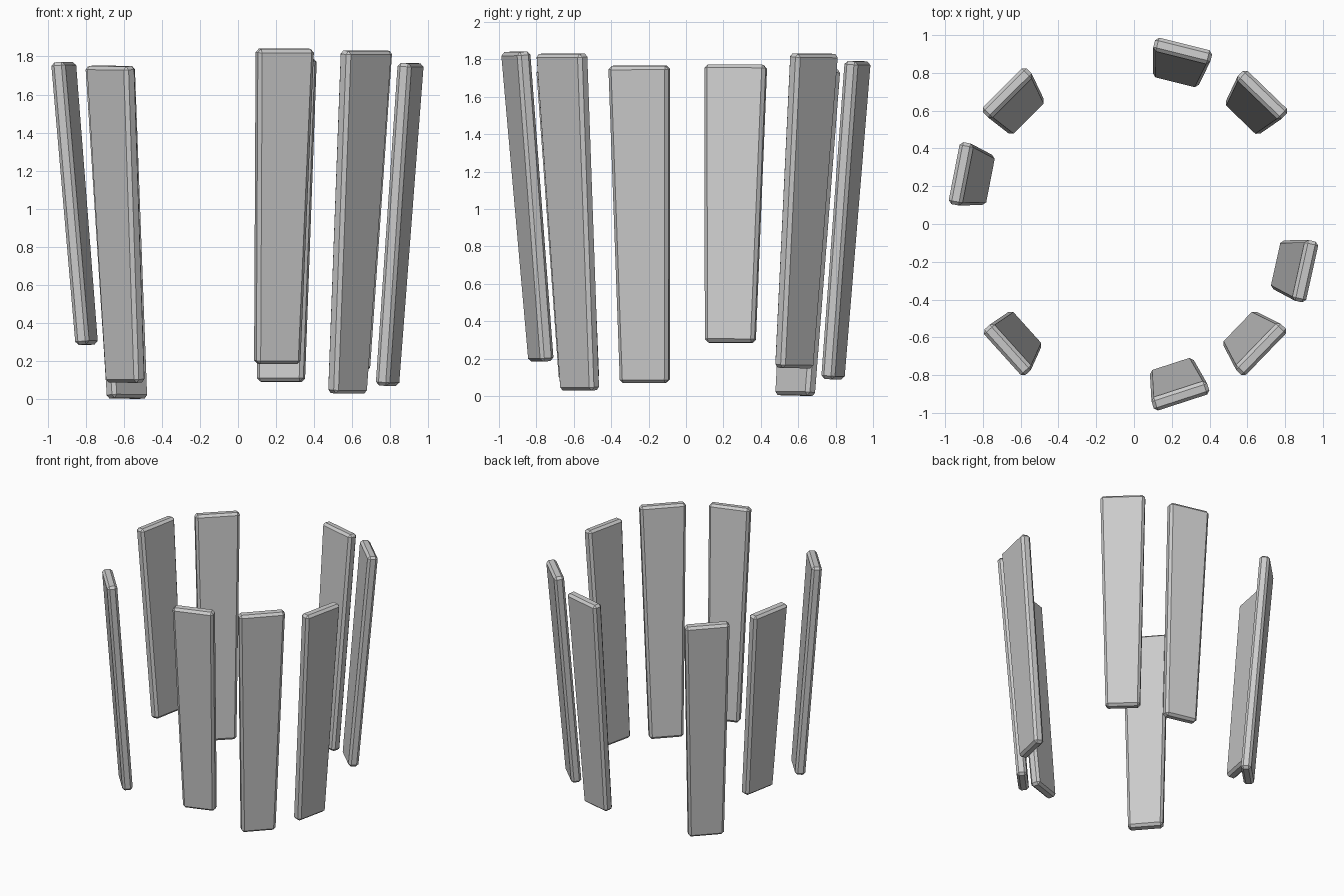
import bpy, bmesh
from math import radians, sin, cos
from mathutils import Vector, Matrix

if "Cube" in bpy.data.objects:
    bpy.data.objects.remove(bpy.data.objects["Cube"])

THICK, BEVEL = 0.075, 0.018

def stave(name, top, bottom, azimuth, w_top, w_bottom):
    """Tapered, chamfered plank between two end centres, facing outward along azimuth."""
    top, bottom = Vector(top), Vector(bottom)
    axis = top - bottom
    length = axis.length
    axis.normalize()
    a = radians(azimuth)
    side = Vector((-sin(a), cos(a), 0))
    side = (side - axis * side.dot(axis)).normalized()
    out = axis.cross(side)

    bm = bmesh.new()
    bmesh.ops.create_cube(bm, size=1)
    for v in bm.verts:
        v.co.x *= w_top if v.co.z > 0 else w_bottom
        v.co.y *= THICK
        v.co.z *= length
    bmesh.ops.bevel(bm, geom=bm.edges[:], offset=BEVEL, segments=1,
                    affect='EDGES', profile=0.5)
    m = Matrix((side, out, axis)).transposed().to_4x4()
    m.translation = (top + bottom) / 2
    bm.transform(m)
    bmesh.ops.recalc_face_normals(bm, faces=bm.faces[:])
    mesh = bpy.data.meshes.new(name)
    bm.to_mesh(mesh)
    bm.free()
    bpy.context.collection.objects.link(bpy.data.objects.new(name, mesh))

# Ring of loose staves: top centre, bottom centre, facing, top and bottom width
stave("stave_back", (.258, .918, 1.79), (.226, .785, .09), 76, .312, .25)
stave("stave_back_right", (.68, .685, 1.83), (.59, .578, .15), 46, .325, .25)
stave("stave_right", (.908, -.25, 1.765), (.785, -.22, .07), -12.5, .33, .265)
stave("stave_front_right", (.673, -.664, 1.83), (.575, -.568, .03), -44, .34, .25)
stave("stave_front", (.246, -.911, 1.84), (.206, -.775, .185), -72, .31, .243)
stave("stave_front_left", (-.67, -.667, 1.75), (-.592, -.572, .087), 222, .325, .255)
stave("stave_left", (-.917, .266, 1.77), (-.795, .237, .285), 169, .335, .27)
stave("stave_back_left", (-.672, .695, 1.748), (-.583, .583, .003), 135, .328, .26)
